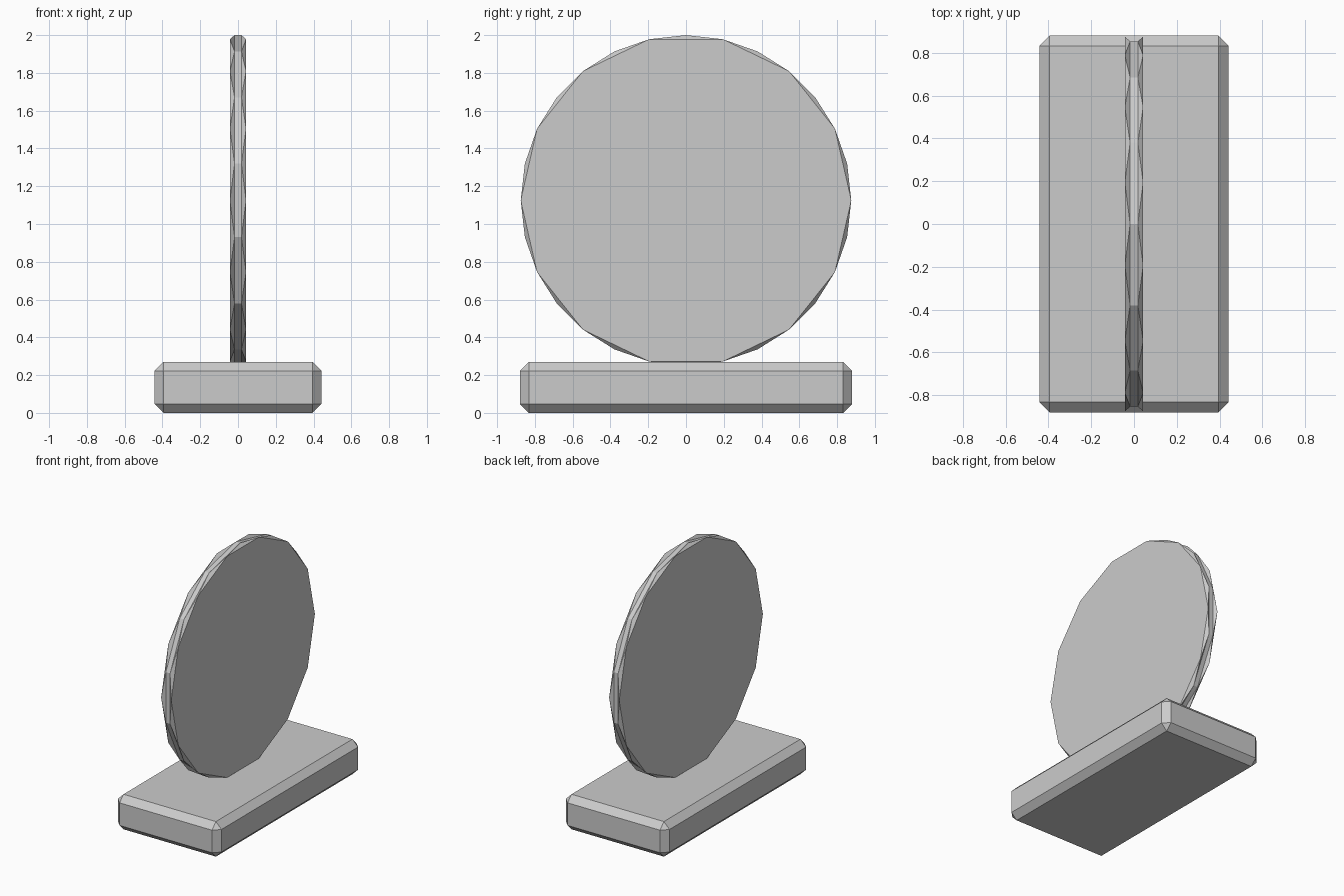
import bpy, bmesh
from math import cos, sin, pi

if "Cube" in bpy.data.objects:
    bpy.data.objects.remove(bpy.data.objects["Cube"])

SIDES = 14
RADIUS = 0.875
CENTRE_Z = 1.125


def add_object(name, bm):
    bmesh.ops.recalc_face_normals(bm, faces=bm.faces[:])
    mesh = bpy.data.meshes.new(name)
    bm.to_mesh(mesh)
    bm.free()
    obj = bpy.data.objects.new(name, mesh)
    bpy.context.collection.objects.link(obj)
    return obj


# Base slab with chamfered edges
bm = bmesh.new()
bmesh.ops.create_cube(bm, size=1)
bmesh.ops.scale(bm, vec=(0.884, 1.76, 0.27), verts=bm.verts[:])
bmesh.ops.translate(bm, vec=(0, 0, 0.135), verts=bm.verts[:])
bmesh.ops.bevel(bm, geom=bm.edges[:], offset=0.048, segments=1,
                affect='EDGES', clamp_overlap=True)
add_object("base", bm)

# Upright disc: two caps, with two rim rings turned by half a step
bm = bmesh.new()


def ring(x, shift):
    step = 2 * pi / SIDES
    return [bm.verts.new((x, RADIUS * cos((i + shift) * step),
                          CENTRE_Z + RADIUS * sin((i + shift) * step)))
            for i in range(SIDES)]


rims = []
for side in (-1, 1):
    cap, rim = ring(side * 0.043, 0), ring(side * 0.018, 0.5)
    bm.faces.new(cap)
    for i in range(SIDES):
        j = (i + 1) % SIDES
        bm.faces.new((cap[i], cap[j], rim[i]))
        bm.faces.new((cap[j], rim[j], rim[i]))
    rims.append(rim)

# Flat strip joining the rim rings
a, b = rims
for i in range(SIDES):
    j = (i + 1) % SIDES
    bm.faces.new((a[i], a[j], b[j], b[i]))
add_object("disc", bm)
